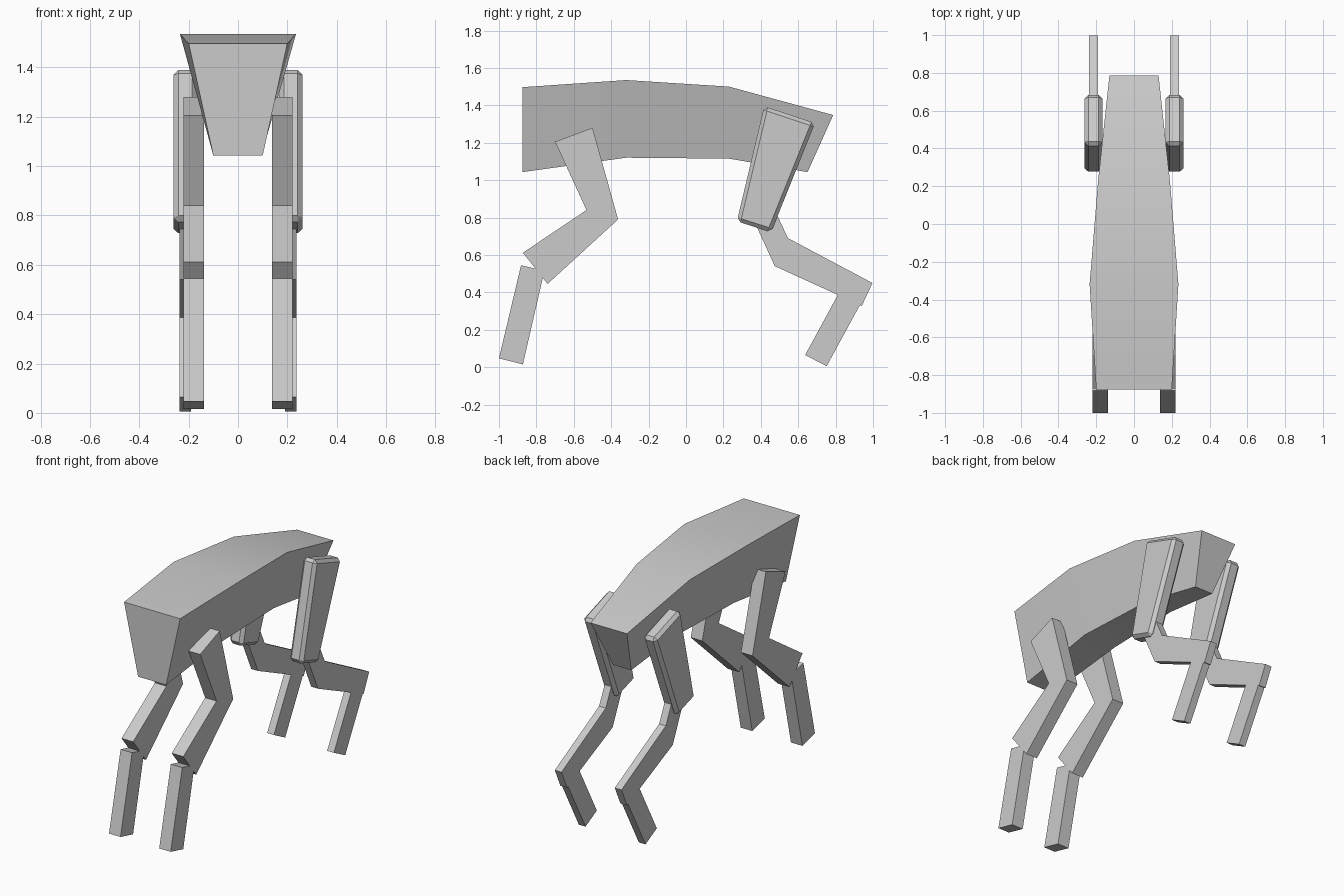
import bpy, bmesh, math

if "Cube" in bpy.data.objects:
    bpy.data.objects.remove(bpy.data.objects["Cube"])


def make_object(name, bm):
    bmesh.ops.recalc_face_normals(bm, faces=bm.faces[:])
    me = bpy.data.meshes.new(name)
    bm.to_mesh(me)
    bm.free()
    ob = bpy.data.objects.new(name, me)
    bpy.context.collection.objects.link(ob)
    return ob


def leg_part(name, profile, x0, x1, bevel=0.0):
    """Extrude a side (y, z) profile from x0 to x1 and mirror it across x = 0."""
    bm = bmesh.new()
    face = bm.faces.new([bm.verts.new((x0, y, z)) for y, z in profile])
    ext = bmesh.ops.extrude_face_region(bm, geom=[face], use_keep_orig=True)
    for v in ext["geom"]:
        if isinstance(v, bmesh.types.BMVert):
            v.co.x = x1
    ob = make_object(name, bm)
    if bevel:
        b = ob.modifiers.new("bevel", "BEVEL")
        b.width, b.segments, b.limit_method = bevel, 1, "NONE"
    ob.modifiers.new("mirror", "MIRROR").use_mirror_merge = False
    return ob


# body: trapezoid sections (y top, z top, half width top, y bottom, z bottom, half width bottom)
sections = [
    (-0.875, 1.497, 0.200, -0.875, 1.043, 0.100),
    (-0.32, 1.535, 0.235, -0.32, 1.12, 0.117),
    (0.23, 1.50, 0.19, 0.23, 1.115, 0.095),
    (0.787, 1.348, 0.13, 0.65, 1.043, 0.065),
]
bm = bmesh.new()
rings = [[bm.verts.new(p) for p in ((-wt, yt, zt), (wt, yt, zt), (wb, yb, zb), (-wb, yb, zb))]
         for yt, zt, wt, yb, zb, wb in sections]
for a, b in zip(rings, rings[1:]):
    for i in range(4):
        j = (i + 1) % 4
        bm.faces.new((a[i], a[j], b[j], b[i]))
bm.faces.new(rings[0])
bm.faces.new(rings[-1])
body = make_object("body", bm)
bpy.context.view_layer.objects.active = body
body.select_set(True)
bpy.ops.object.shade_smooth_by_angle(angle=math.radians(30))

# front legs: bent upper leg and separate lower leg
leg_part("front_upper_leg",
         [(-0.70, 1.205), (-0.50, 1.28), (-0.363, 0.79), (-0.74, 0.445), (-0.872, 0.612), (-0.532, 0.84)],
         0.138, 0.22)
leg_part("front_lower_leg",
         [(-0.882, 0.545), (-0.757, 0.515), (-0.872, 0.015), (-1.0, 0.047)], 0.138, 0.22)

# rear legs: bevelled thigh, bent middle leg, lower leg
leg_part("rear_thigh", [(0.418, 1.395), (0.69, 1.305), (0.455, 0.722), (0.272, 0.78)],
         0.167, 0.262, bevel=0.02)
leg_part("rear_middle_leg",
         [(0.36, 0.79), (0.465, 0.86), (0.545, 0.69), (0.997, 0.45), (0.94, 0.328), (0.475, 0.54)],
         0.19, 0.238)
leg_part("rear_lower_leg",
         [(0.83, 0.42), (0.945, 0.36), (0.752, 0.005), (0.637, 0.065)], 0.19, 0.238)
